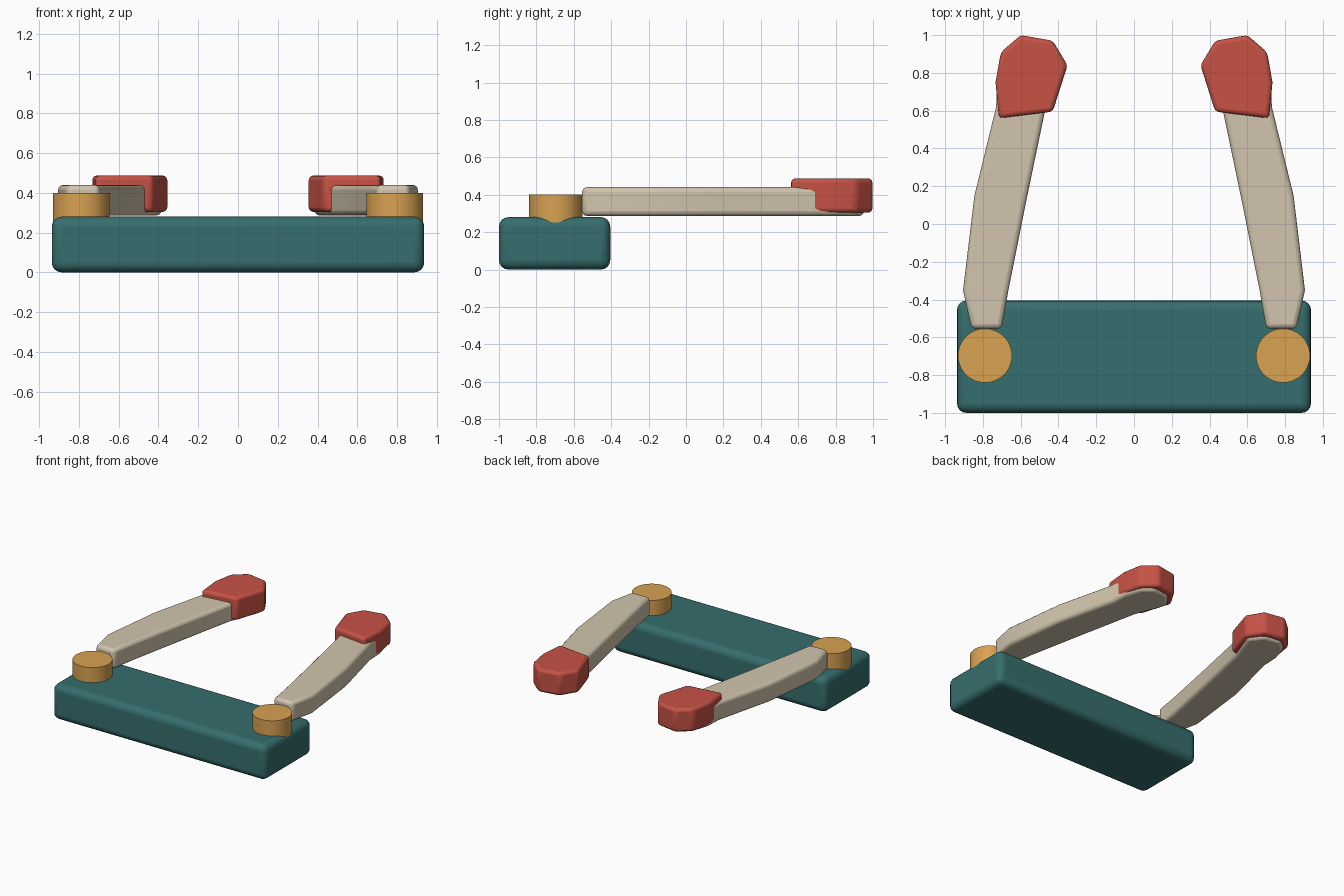
import bpy, bmesh, math

cube = bpy.data.objects.get("Cube")
if cube:
    bpy.data.objects.remove(cube, do_unlink=True)


def material(name, rgb):
    m = bpy.data.materials.new(name)
    m.use_nodes = True
    m.diffuse_color = (*rgb, 1)
    m.node_tree.nodes["Principled BSDF"].inputs["Base Color"].default_value = (*rgb, 1)
    return m


teal = material("teal", (0.037, 0.155, 0.155))
ochre = material("ochre", (0.69, 0.36, 0.085))
cream = material("cream", (0.64, 0.56, 0.42))
red = material("red", (0.57, 0.085, 0.06))


def prism(name, outline, z0, z1, mat, bevel=0.0, segments=3):
    """Extrude a plan outline from z0 to z1 and round its edges."""
    bm = bmesh.new()
    face = bm.faces.new([bm.verts.new((x, y, z0)) for x, y in outline])
    ext = bmesh.ops.extrude_face_region(bm, geom=[face])
    for v in ext["geom"]:
        if isinstance(v, bmesh.types.BMVert):
            v.co.z = z1
    bmesh.ops.recalc_face_normals(bm, faces=bm.faces[:])
    mesh = bpy.data.meshes.new(name)
    bm.to_mesh(mesh)
    bm.free()
    obj = bpy.data.objects.new(name, mesh)
    bpy.context.collection.objects.link(obj)
    mesh.materials.append(mat)
    if bevel:
        mod = obj.modifiers.new("rounded_edges", "BEVEL")
        mod.width, mod.segments = bevel, segments
        mod.limit_method = "ANGLE"
        mod.angle_limit = math.radians(25)
    bpy.ops.object.select_all(action="DESELECT")
    obj.select_set(True)
    bpy.context.view_layer.objects.active = obj
    bpy.ops.object.shade_smooth_by_angle(angle=math.radians(35))
    return obj


# Base block
prism("base", [(-0.937, -1), (0.937, -1), (0.937, -0.405), (-0.937, -0.405)],
      0.0, 0.28, teal, 0.05, 4)

# Plan outlines for the left side, mirrored for the right
arm_plan = [(0.70, -0.555), (0.86, -0.555), (0.905, -0.35), (0.845, 0.15),
            (0.73, 0.62), (0.725, 0.75), (0.68, 0.89), (0.60, 0.955),
            (0.46, 0.935), (0.38, 0.83), (0.475, 0.58), (0.575, 0.10), (0.665, -0.35)]
pad_plan = [(0.715, 0.56), (0.733, 0.75), (0.705, 0.91), (0.60, 1.0),
            (0.43, 0.97), (0.352, 0.84), (0.43, 0.595)]
pin_plan = [(0.789 + 0.143 * math.cos(math.tau * i / 48),
             -0.697 + 0.143 * math.sin(math.tau * i / 48)) for i in range(48)]

for side, s in (("left", 1), ("right", -1)):
    def mirrored(plan):
        return [(s * x, y) for x, y in plan]
    # Pivot pin, swinging arm and grip pad
    prism(side + "_pivot", mirrored(pin_plan), 0.18, 0.40, ochre)
    prism(side + "_arm", mirrored(arm_plan), 0.287, 0.44, cream, 0.025)
    prism(side + "_grip_pad", mirrored(pad_plan), 0.305, 0.487, red, 0.022)
